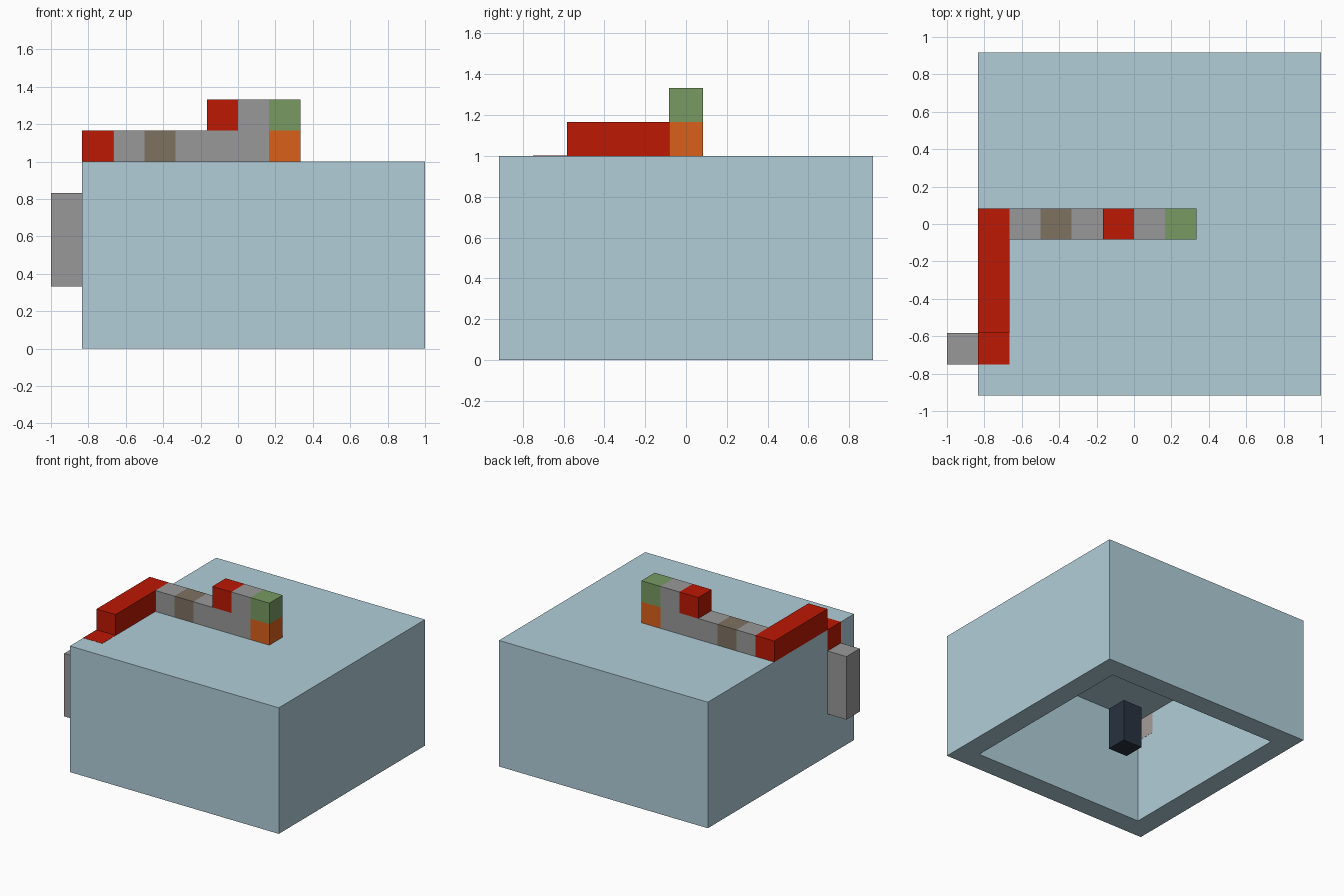
import bpy
import bmesh
from mathutils import Matrix, Vector

if "Cube" in bpy.data.objects:
    bpy.data.objects.remove(bpy.data.objects["Cube"], do_unlink=True)

U = 1 / 6       # one block
SKIN = 0.001    # how far inlaid blocks stand proud of the shell


def material(name, rgb):
    lin = [((c / 255 + 0.055) / 1.055) ** 2.4 if c > 10 else c / 255 / 12.92 for c in rgb]
    mat = bpy.data.materials.new(name)
    mat.use_nodes = True
    mat.diffuse_color = (*lin, 1)
    mat.node_tree.nodes["Principled BSDF"].inputs["Base Color"].default_value = (*lin, 1)
    return mat


blue = material("pale blue", (177, 206, 217))
grey = material("mid grey", (153, 153, 153))
red = material("red", (188, 24, 3))
green = material("moss green", (120, 155, 99))
orange = material("orange", (216, 96, 25))
brown = material("grey brown", (126, 114, 97))
navy = material("dark navy", (40, 50, 64))
pale = material("warm grey", (165, 156, 152))


def add_box(bm, lo, hi):
    lo, hi = Vector(lo), Vector(hi)
    mat = Matrix.Translation((lo + hi) / 2) @ Matrix.Diagonal((*(hi - lo), 1))
    return bmesh.ops.create_cube(bm, size=1, matrix=mat)["verts"]


def finish(name, bm, mat):
    mesh = bpy.data.meshes.new(name)
    bm.to_mesh(mesh)
    bm.free()
    mesh.materials.append(mat)
    obj = bpy.data.objects.new(name, mesh)
    bpy.context.collection.objects.link(obj)
    return obj


def block(name, mat, x, y, z, grow=(0, 0, 0)):
    """Box from block ranges; grow pads low x, high x and high z."""
    bm = bmesh.new()
    add_box(bm, (x[0] * U - grow[0], y[0] * U, z[0] * U),
            (x[1] * U + grow[1], y[1] * U, z[1] * U + grow[2]))
    return finish(name, bm, mat)


# Hollow room, open underneath: inset the floor face and push it up
bm = bmesh.new()
add_box(bm, (-5 * U, -5.5 * U, 0), (6 * U, 5.5 * U, 6 * U))
bm.normal_update()
floor = min(bm.faces, key=lambda f: f.calc_center_median().z)
bmesh.ops.inset_region(bm, faces=[floor], thickness=U, use_even_offset=True)
inner = bmesh.ops.extrude_face_region(bm, geom=[floor])["geom"]
if floor.is_valid:
    bmesh.ops.delete(bm, geom=[floor], context="FACES_ONLY")
bmesh.ops.translate(bm, vec=(0, 0, 5 * U),
                    verts=[g for g in inner if isinstance(g, bmesh.types.BMVert)])
bmesh.ops.recalc_face_normals(bm, faces=bm.faces)
finish("room_shell", bm, blue)

# Straight run along the roof
row = (-0.5, 0.5)
block("run_start", grey, (-4, -3), row, (6, 7))
block("run_marker", brown, (-3, -2), row, (6, 7))
block("run_end", grey, (-2, 0), row, (6, 7))
block("run_post", grey, (0, 1), row, (6, 8))
block("raised_red_block", red, (-1, 0), row, (7, 8))
block("tip_lower", orange, (1, 2), row, (6, 7))
block("tip_upper", green, (1, 2), row, (7, 8))

# Red line turning to the front, and stepping down into the shell
side = (-4.5, -3.5)
block("red_line", red, (-5, -4), (-3.5, 0.5), (6, 7))
block("red_inlay", red, (-5, -4), side, (5, 6), (SKIN, 0, SKIN))

# Outer hanging bar and its block through the wall
block("hanging_bar", grey, (-6, -5), side, (2, 5))
block("wall_block", pale, (-5, -4), side, (4, 5), (0, SKIN, 0))

# Pillar standing in the middle of the room
block("inner_pillar", navy, (0, 1), row, (0, 2))
